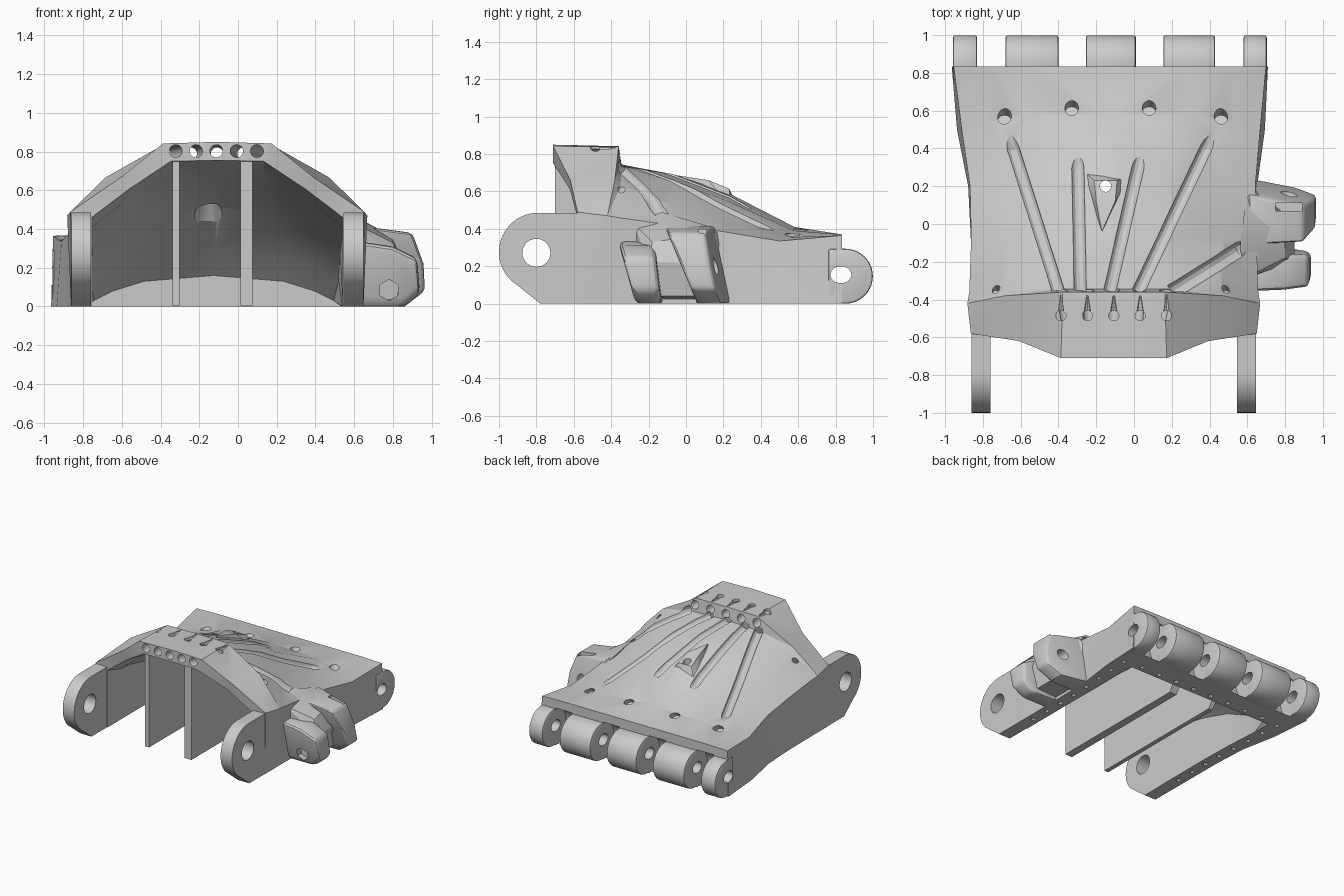
import bpy, bmesh, math
from mathutils import Vector, Matrix

if "Cube" in bpy.data.objects:
    bpy.data.objects.remove(bpy.data.objects["Cube"])

CX = -0.107
grey = bpy.data.materials.new("plain grey")
grey.use_nodes = True
grey.diffuse_color = (0.6, 0.6, 0.6, 1)
grey.node_tree.nodes["Principled BSDF"].inputs["Base Color"].default_value = (0.6, 0.6, 0.6, 1)


def finish(name, bm):
    bmesh.ops.recalc_face_normals(bm, faces=bm.faces)
    me = bpy.data.meshes.new(name)
    bm.to_mesh(me)
    bm.free()
    me.materials.append(grey)
    ob = bpy.data.objects.new(name, me)
    bpy.context.collection.objects.link(ob)
    return ob


def select(*obs):
    bpy.ops.object.select_all(action='DESELECT')
    for o in obs:
        o.select_set(True)
    bpy.context.view_layer.objects.active = obs[0]


def boolean(target, tool, op='DIFFERENCE', keep=False):
    mod = target.modifiers.new("bool", 'BOOLEAN')
    mod.object, mod.operation, mod.solver, mod.use_self = tool, op, 'EXACT', True
    select(target)
    bpy.ops.object.modifier_apply(modifier=mod.name)
    if not keep:
        bpy.data.objects.remove(tool)


def round_edges(ob, width, segments, angle):
    mod = ob.modifiers.new("round", 'BEVEL')
    mod.width, mod.segments, mod.angle_limit = width, segments, math.radians(angle)
    select(ob)
    bpy.ops.object.modifier_apply(modifier=mod.name)


def rod(a, b, r1, r2=None, sides=20):
    a, b = Vector(a), Vector(b)
    bm = bmesh.new()
    m = Matrix.Translation((a + b) / 2) @ (b - a).to_track_quat('Z', 'Y').to_matrix().to_4x4()
    bmesh.ops.create_cone(bm, cap_ends=True, segments=sides, radius1=r1,
                          radius2=r1 if r2 is None else r2, depth=(b - a).length, matrix=m)
    return finish("rod", bm)


def plate(name, yz, x0, x1):
    """Side profile in y, z given thickness along x."""
    bm = bmesh.new()
    face = bm.faces.new([bm.verts.new((x0, y, z)) for y, z in yz])
    ext = bmesh.ops.extrude_face_region(bm, geom=[face])
    bmesh.ops.translate(bm, vec=(x1 - x0, 0, 0),
                        verts=[v for v in ext['geom'] if isinstance(v, bmesh.types.BMVert)])
    return finish(name, bm)


def hull(name, pts):
    bm = bmesh.new()
    for p in pts:
        bm.verts.new(p)
    res = bmesh.ops.convex_hull(bm, input=bm.verts[:])
    bmesh.ops.delete(bm, geom=list({g for g in res['geom_interior'] if isinstance(g, bmesh.types.BMVert)}),
                     context='VERTS')
    return finish(name, bm)


def arc(cy, cz, r, a0, a1, n=20):
    return [(cy + r * math.cos(math.radians(a0 + (a1 - a0) * i / n)),
             cz + r * math.sin(math.radians(a0 + (a1 - a0) * i / n))) for i in range(n + 1)]


# Shell: half sections (half width, y, z) from bottom edge to ridge
outer = [
    [(.755, -.58, 0), (.757, -.58, .49), (.50, -.62, .665), (.28, -.71, .842), (0, -.71, .85)],
    [(.755, -.42, 0), (.775, -.42, .47), (.58, -.38, .665), (.27, -.36, .84), (0, -.36, .842)],
    [(.755, -.36, 0), (.765, -.36, .46), (.57, -.35, .63), (.29, -.345, .735), (0, -.345, .745)],
    [(.757, -.08, 0), (.755, -.08, .42), (.58, -.08, .53), (.29, -.06, .65), (0, -.06, .69)],
    [(.765, .2, 0), (.755, .2, .385), (.61, .2, .43), (.29, .22, .55), (0, .24, .585)],
    [(.815, .5, 0), (.79, .5, .335), (.66, .54, .355), (.44, .58, .39), (0, .58, .41)],
    [(.837, .835, 0), (.827, .835, .365), (.64, .835, .37), (.42, .835, .37), (0, .835, .37)],
]
inner = [
    [(.648, -.58, 0), (.648, -.58, .46), (.45, -.62, .61), (.24, -.71, .75), (0, -.71, .755)],
    [(.648, -.42, 0), (.648, -.42, .41), (.48, -.38, .56), (.24, -.36, .67), (0, -.36, .675)],
    [(.648, -.36, 0), (.648, -.3, .40), (.48, -.3, .54), (.25, -.3, .65), (0, -.3, .66)],
    [(.648, -.08, 0), (.645, -.08, .35), (.51, -.08, .45), (.25, -.06, .58), (0, -.06, .61)],
    [(.65, .18, 0), (.64, .18, .27), (.54, .2, .34), (.26, .2, .48), (0, .2, .515)],
    [(.66, .46, 0), (.64, .46, .13), (.55, .46, .2), (.38, .46, .27), (0, .46, .30)],
    [(.66, .61, 0), (.62, .61, .03), (.52, .61, .08), (.36, .61, .13), (0, .61, .16)],
]
bm = bmesh.new()


def grid(sections):
    rows = []
    for s in sections:
        c = CX - .03 * min(max(0, s[0][1]), .7)
        full = [(c - w, y, z) for w, y, z in s] + [(c + w, y, z) for w, y, z in s[-2::-1]]
        rows.append([bm.verts.new(p) for p in full])
    for a, b in zip(rows, rows[1:]):
        for j in range(len(a) - 1):
            bm.faces.new((a[j], a[j + 1], b[j + 1], b[j]))
    bm.faces.new(rows[-1])
    return rows


go, gi = grid(outer), grid(inner)
for j in range(8):
    bm.faces.new((go[0][j], go[0][j + 1], gi[0][j + 1], gi[0][j]))
for i in range(len(outer) - 1):
    for j in (0, 8):
        bm.faces.new((go[i][j], go[i + 1][j], gi[i + 1][j], gi[i][j]))
bm.faces.new((go[-1][0], go[-1][8], gi[-1][8], gi[-1][0]))
bmesh.ops.triangulate(bm, faces=[f for f in bm.faces if len(f.verts) == 4])
shell = finish("shell", bm)
bpy.context.view_layer.update()


def roof(x, y):
    return shell.ray_cast(Vector((x, y, 2)), Vector((0, 0, -1)))[1].z


# Cutters: cable channels that follow the roof
cutters = []
channels = [((-.40, -.36), (-.67, .49), .034), ((-.285, -.36), (-.30, .38), .034),
            ((-.13, -.36), (.04, .38), .034), ((.02, -.36), (.43, .50), .034), ((.20, -.36), (.60, -.11), .042)]
for a, b, r in channels:
    a, b = Vector(a), Vector(b)
    cu = bpy.data.curves.new("channel", 'CURVE')
    cu.dimensions, cu.bevel_depth, cu.bevel_resolution, cu.use_fill_caps = '3D', r, 4, True
    sp = cu.splines.new('POLY')
    sp.points.add(9)
    for i in range(10):
        p = a.lerp(b, i / 9)
        lift = .045 if i == 9 else .006
        sp.points[i].co = (p.x, p.y, roof(p.x, max(p.y, -.33)) + lift, 1)
    ob = bpy.data.objects.new("channel", cu)
    bpy.context.collection.objects.link(ob)
    select(ob)
    bpy.ops.object.convert(target='MESH')
    cutters.append(bpy.context.object)

# Cutters: five cable bores that fan out, and the keyhole openings over them
for i in range(5):
    x0, x = CX - .005 + (i - 2) * .104, CX + (i - 2) * .14
    cutters.append(rod((x0, -.72, .803), (x, -.32, .787), .033))
    z = roof(x, -.485)
    cutters.append(rod((x, -.485, z - .05), (x, -.485, z + .05), .027))
    cutters.append(rod((x, -.48, z), (x, -.375, roof(x, -.375)), .02, .004, 8))

# Cutters: roof screw holes, centre bore with a conical seat, rim screw holes
for x, y, r in ((-.685, .575, .036), (-.33, .62, .036), (.08, .62, .036), (.46, .575, .036),
                (-.73, -.34, .02), (.485, -.34, .02)):
    z = roof(x, y)
    cutters.append(rod((x, y - .03, z - .04), (x, y + .04, z + .08), r))
cutters.append(rod((-.15, .2, .3), (-.15, .2, .9), .03))
cutters.append(rod((-.15, .2, .44), (-.15, .2, .56), .1, .035, 24))
for i in range(8):
    y = -.45 + i * .155
    for s in (-1, 1):
        x = CX + s * (.7 + max(0, y) * .06)
        cutters.append(rod((x, y, -.02), (x, y, .03), .019, sides=10))
    x = CX + (i - 3.5) * .165
    cutters.append(rod((x, .655, -.02), (x, .655, .03), .019, sides=10))

# Raised mount around the centre bore
mount = hull("bore_mount", [(-.28, .29, .5), (-.02, .25, .5), (-.17, -.04, .62), (-.17, -.04, .685),
                            (-.20, .12, .66), (-.10, .12, .66), (-.21, .23, .615), (-.09, .23, .615)])
boolean(shell, mount, 'UNION')

# Cutters: round clearances between the rear lugs
for x0, x1 in ((-.83, -.68), (-.40, -.255), (.01, .155), (.43, .58)):
    cutters.append(rod((x0, .852, .147), (x1, .852, .147), .155, sides=40))
select(*cutters)
bpy.ops.object.join()
boolean(shell, bpy.context.object)

# Slotted hinge bore shared by the shell and the rear lugs
pin = rod((-1.2, .828, .155), (1.0, .828, .155), .045, sides=24)
for v in pin.data.vertices:
    v.co.y = .828 + (v.co.y - .828) * 1.25
boolean(shell, pin, keep=True)

# Rear hinge lugs
lug_side = [(.76, 0)] + arc(.852, .147, .147, -90, 90) + [(.76, .294)]
for name, x0, x1 in (("right_end", -.958, -.83), ("right", -.68, -.40), ("middle", -.255, .01),
                     ("left", .155, .43), ("left_end", .58, .703)):
    lug = plate("hinge_lug_" + name, lug_side, x0, x1)
    round_edges(lug, .012, 2, 50)
    boolean(lug, pin, keep=True)
bpy.data.objects.remove(pin)

# Front arms with pivot eyes, rooted inside the shell walls
arm_side = [(-.5, .486)] + arc(-.79, .276, .21, 90, 225) + [(-.78, .001), (-.5, .001)]
for name, x in (("right_arm", CX - .703), ("left_arm", CX + .703)):
    arm = plate(name, arm_side, x - .051, x + .051)
    boolean(arm, rod((x - .2, -.8, .272), (x + .2, -.8, .272), .075, sides=32))

# Internal ribs
rib_side = [(-.70, .005), (-.70, .77), (-.36, .70), (-.06, .62), (.2, .52), (.46, .32), (.62, .17), (.5, .005)]
for name, x0, x1 in (("right_rib", -.338, -.302), ("left_rib", .012, .075)):
    plate(name, rib_side, x0, x1)


# Side bracket: two leaning ears on a tapered base
def ear(name, section, front, back, taper):
    """front and back give y at the foot and the lean per unit height; taper thins the tip."""
    ob = hull(name, [(x, y + lean * z - t * (x - .66), z) for x, z in section
                     for (y, lean), t in ((front, 0), (back, taper))])
    round_edges(ob, .035, 3, 40)
    return ob


front_ear = ear("bracket_front_ear", [(.6, 0), (.86, 0), (.94, .07), (.925, .25), (.80, .31), (.6, .34)],
                (-.27, -.28), (-.12, -.12), .05)
boolean(front_ear, rod((.78, -.4, .085), (.78, 0, .085), .055, sides=6))
rear_ear = ear("bracket_rear_ear", [(.6, 0), (.86, 0), (.965, .08), (.958, .22), (.90, .38), (.80, .385), (.6, .42)],
               (.06, -.42), (.235, -.22), .2)
boolean(rear_ear, hull("slot", [(x, y, z) for x in (.75, .89) for y in (.07, .11) for z in (.3, .45)]))
boolean(rear_ear, rod((.82, -.1, .22), (.82, .3, .19), .045, sides=16))
hull("bracket_base", [(.60, -.27, .02), (.60, .18, .02), (.82, -.22, .04), (.82, .08, .04),
                      (.85, -.20, .22), (.85, .0, .22), (.80, -.18, .33), (.80, .04, .36),
                      (.60, -.28, .43), (.60, .2, .39), (.56, -.13, .49)])

# Crisp edges with smooth rounds
meshes = [o for o in bpy.context.scene.objects if o.type == 'MESH' and o.data.materials[:1] == [grey]]
select(*meshes)
bpy.ops.object.shade_smooth_by_angle(angle=math.radians(24))
